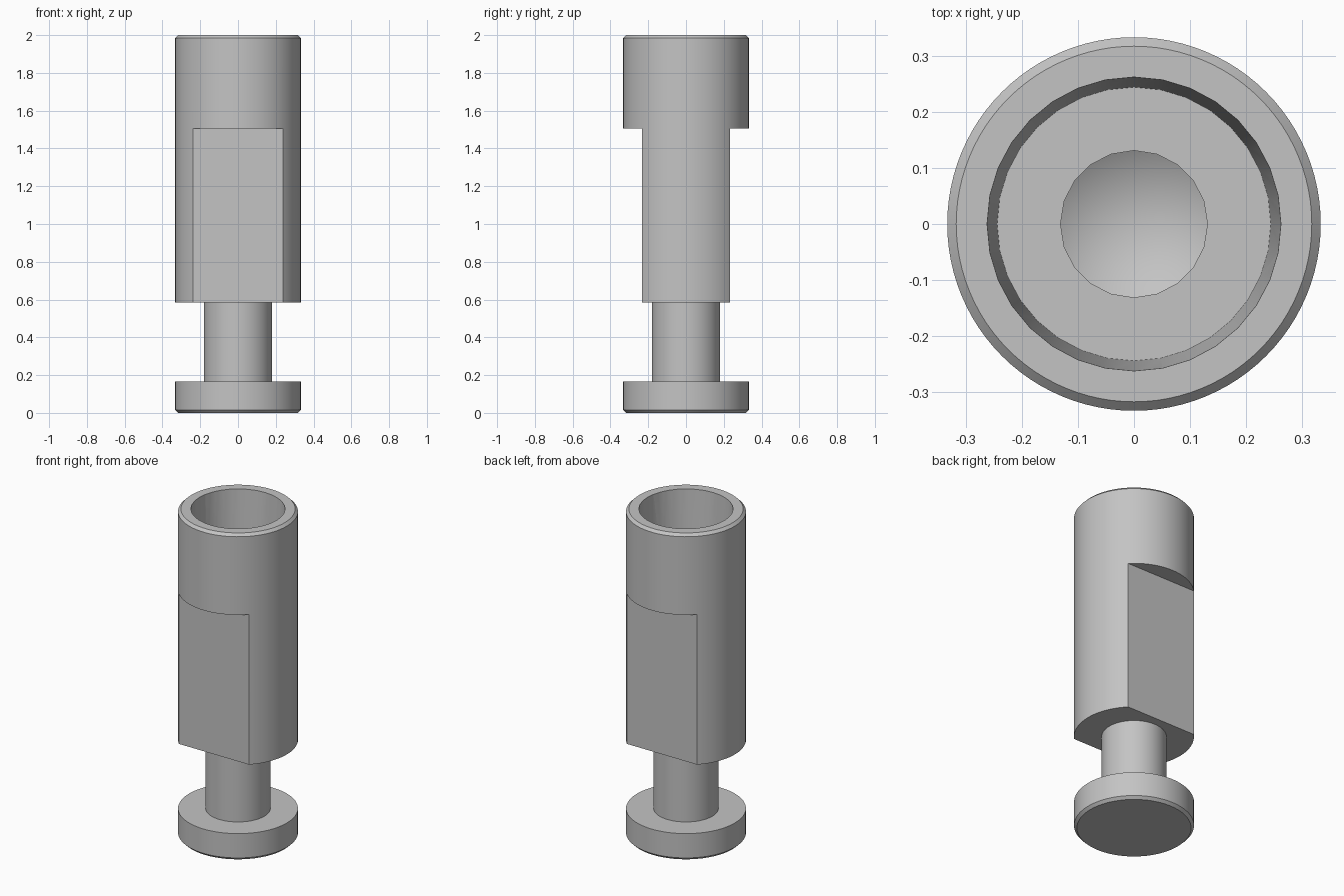
import bpy
import bmesh
from math import radians, tau
from mathutils import Matrix, Vector

cube = bpy.data.objects.get("Cube")
if cube:
    bpy.data.objects.remove(cube, do_unlink=True)

# Single plain steel colour
GREY = (0.55, 0.55, 0.55, 1.0)
steel = bpy.data.materials.new("steel_grey")
steel.use_nodes = True
steel.diffuse_color = GREY
steel.node_tree.nodes["Principled BSDF"].inputs["Base Color"].default_value = GREY


def add_object(name, bm):
    bmesh.ops.recalc_face_normals(bm, faces=bm.faces[:])
    mesh = bpy.data.meshes.new(name)
    bm.to_mesh(mesh)
    bm.free()
    mesh.materials.append(steel)
    obj = bpy.data.objects.new(name, mesh)
    bpy.context.collection.objects.link(obj)
    return obj


def lathe(name, profile, segments):
    """Spin an (r, z) profile about z; its ends lie on the axis."""
    bm = bmesh.new()
    rings = []
    for r, z in profile:
        if r == 0:
            rings.append([bm.verts.new((0, 0, z))] * segments)
        else:
            rings.append([bm.verts.new(Matrix.Rotation(tau * i / segments, 3, 'Z')
                                       @ Vector((r, 0, z))) for i in range(segments)])
    for low, high in zip(rings, rings[1:]):
        for i in range(segments):
            j = (i + 1) % segments
            corners = dict.fromkeys((low[i], low[j], high[j], high[i]))
            bm.faces.new(list(corners))
    return add_object(name, bm)


def box(name, size, centre):
    bm = bmesh.new()
    bmesh.ops.create_cube(bm, size=1, matrix=Matrix.Translation(centre)
                          @ Matrix.Diagonal((*size, 1)))
    return add_object(name, bm)


def cut(target, cutter):
    cutter.hide_render = True
    mod = target.modifiers.new("cut", 'BOOLEAN')
    mod.operation = 'DIFFERENCE'
    mod.solver = 'EXACT'
    mod.object = cutter
    bpy.context.view_layer.objects.active = target
    bpy.ops.object.modifier_apply(modifier=mod.name)
    bpy.data.objects.remove(cutter, do_unlink=True)


R, NECK, CHAMFER = 0.333, 0.18, 0.016
FLANGE_TOP, BODY_BOTTOM, TOP = 0.165, 0.585, 2.0
FLAT_Y, FLAT_TOP = 0.233, 1.505

# Turned body: flange, neck and sleeve
body = lathe("turned_body", [
    (0, 0), (R - CHAMFER, 0), (R, CHAMFER), (R, FLANGE_TOP),
    (NECK, FLANGE_TOP), (NECK, BODY_BOTTOM), (R, BODY_BOTTOM),
    (R, TOP - CHAMFER), (R - CHAMFER, TOP), (0, TOP)], 96)

# Wrench flats, front and back
low = (FLANGE_TOP + BODY_BOTTOM) / 2
for side in (-1, 1):
    cut(body, box("flat_cutter", (1, 0.4, FLAT_TOP - low),
                  (0, side * (FLAT_Y + 0.2), (FLAT_TOP + low) / 2)))

# Tapered socket and drilled hole with a conical tip
cut(body, lathe("socket_cutter", [
    (0, 1.56), (0.244, 1.56), (0.262, TOP), (0.262, TOP + 0.1), (0, TOP + 0.1)], 32))
cut(body, lathe("hole_cutter", [
    (0, 1.22), (0.131, 1.3), (0.131, 1.7), (0, 1.7)], 20))

# Smooth round walls, crisp machined edges
bpy.ops.object.select_all(action='DESELECT')
body.select_set(True)
bpy.context.view_layer.objects.active = body
bpy.ops.object.shade_smooth_by_angle(angle=radians(28))
